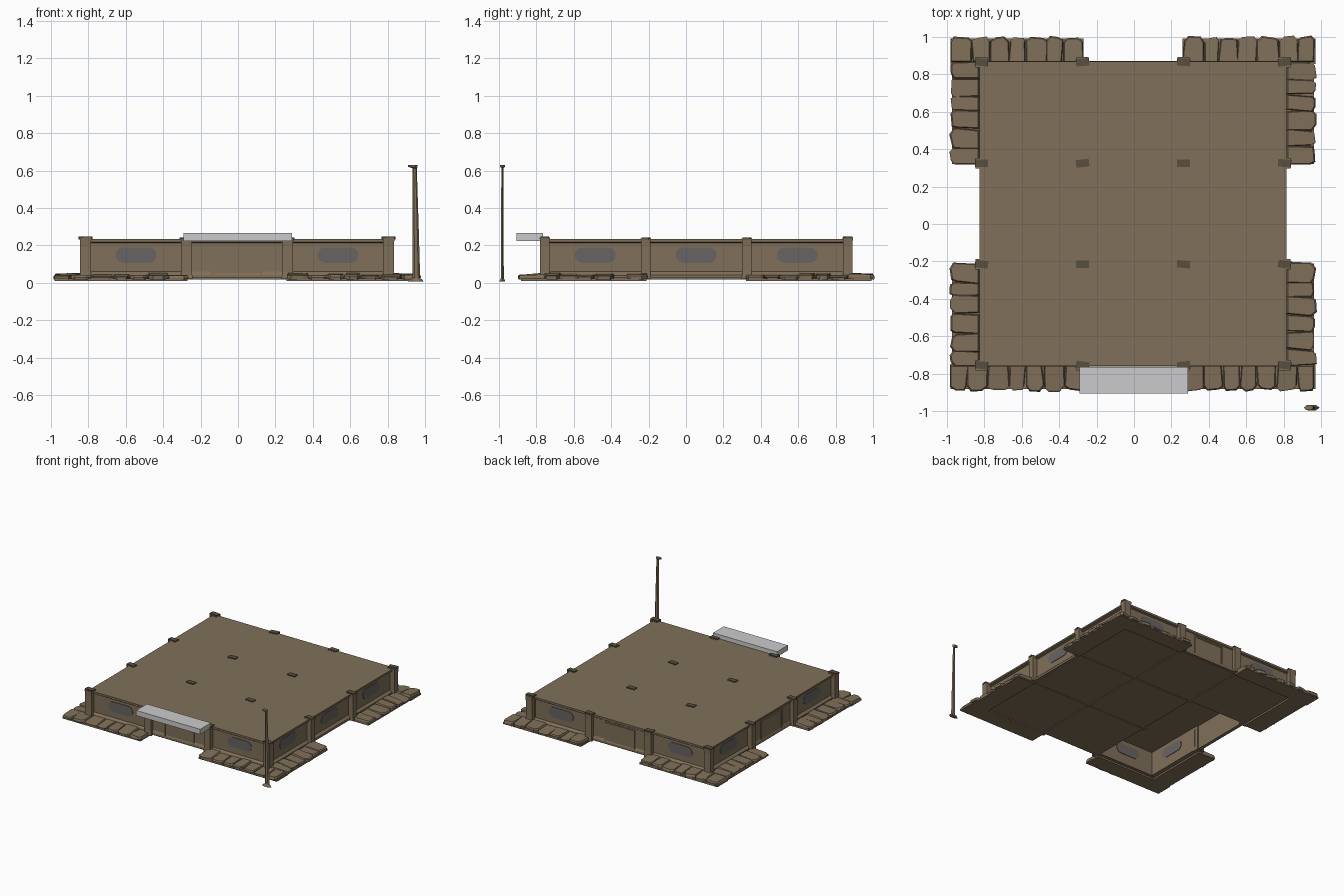
import bpy, bmesh, math, random
from mathutils import Matrix, Vector

random.seed(4)
if "Cube" in bpy.data.objects:
    bpy.data.objects.remove(bpy.data.objects["Cube"], do_unlink=True)


def material(name, r, g, b):
    m = bpy.data.materials.new(name)
    m.use_nodes = True
    m.diffuse_color = (r, g, b, 1)
    m.node_tree.nodes["Principled BSDF"].inputs["Base Color"].default_value = (r, g, b, 1)
    return m


TAN = material("weathered tan", 0.215, 0.16, 0.10)
DARK = material("dark brown", 0.10, 0.078, 0.05)
GREY = material("pale grey", 0.60, 0.60, 0.61)
GLASS = material("smoky glass", 0.14, 0.127, 0.125)

CENTRE = Matrix.Translation((-0.005, 0.055, 0))
HALF = 0.82      # half width of the square building
BAY = 0.54       # spacing between pillars
LOW, TOP = 0.025, 0.235


def side(k):
    """Frame of wall k: x runs along the wall, -y points outward."""
    return CENTRE @ Matrix.Rotation(k * math.pi / 2, 4, "Z")


def box(bm, lo, hi, frame=Matrix()):
    lo, hi = Vector(lo), Vector(hi)
    m = Matrix.Translation((lo + hi) / 2) @ Matrix.Diagonal((*(hi - lo), 1))
    bmesh.ops.create_cube(bm, size=1, matrix=frame @ m)


def prism(bm, loops, frame=Matrix()):
    """Skin a stack of equal-length point loops and cap both ends."""
    rings = [[bm.verts.new(frame @ Vector(p)) for p in loop] for loop in loops]
    n = len(rings[0])
    for a, b in zip(rings, rings[1:]):
        for i in range(n):
            bm.faces.new((a[i], a[(i + 1) % n], b[(i + 1) % n], b[i]))
    bm.faces.new(rings[0][::-1])
    bm.faces.new(rings[-1])


def finish(name, bm, mat):
    bmesh.ops.recalc_face_normals(bm, faces=bm.faces)
    mesh = bpy.data.meshes.new(name)
    bm.to_mesh(mesh)
    bm.free()
    mesh.materials.append(mat)
    ob = bpy.data.objects.new(name, mesh)
    bpy.context.collection.objects.link(ob)
    return ob


# Roof slab
bm = bmesh.new()
box(bm, (-HALF, -HALF + 0.005, TOP - 0.012), (HALF, HALF - 0.005, TOP), CENTRE)
finish("roof", bm, TAN)

# Floor tiles, with two missing along one edge
bm = bmesh.new()
for i in range(3):
    for j in range(3):
        if i == 0 and j < 2:
            continue
        x, y = (i - 1) * BAY, (j - 1) * BAY
        h = BAY / 2 - 0.004
        box(bm, (x - h, y - h, 0.018), (x + h, y + h, 0.03), CENTRE)
finish("floor_tiles", bm, TAN)

# Pillars on a four by four grid, with dark worn caps
pillars, caps = bmesh.new(), bmesh.new()
for i in range(4):
    for j in range(4):
        x, y = (i - 1.5) * BAY, (j - 1.5) * BAY
        edge = i in (0, 3) or j in (0, 3)
        corner = i in (0, 3) and j in (0, 3)
        w, d = (0.03, 0.026) if edge else (0.02, 0.016)
        top = 0.241 if corner else 0.236
        frame = CENTRE @ Matrix.Translation((x, y, 0))
        prism(pillars, [[(sx * w * s, sy * d * s, z) for sx, sy in
                         ((-1, -1), (1, -1), (1, 1), (-1, 1))]
                        for s, z in ((1.08, 0.02), (0.95, 0.06), (0.95, 0.2), (1.05, top))], frame)
        tilt = Matrix.Rotation(random.uniform(-0.15, 0.15), 4, "Z")
        box(caps, (-0.035, -0.02, top - 0.004), (0.035, 0.02, top + 0.006), frame @ tilt)
finish("pillars", pillars, TAN)
finish("pillar_caps", caps, DARK)

# Walls: recessed panels with sloped frames, windows, and plain doorways
walls, glass, doors = bmesh.new(), bmesh.new(), bmesh.new()
for k in range(4):
    f = side(k)
    for b in (-1, 0, 1):
        u = b * BAY
        h = BAY / 2 - 0.01
        window = b != 0 or k == 1
        out = -HALF + (0.022 if window else 0.012)
        box(walls, (u - h, out, LOW), (u + h, out + 0.02, TOP - 0.01), f)
        # Sloped rails above and below the panel
        for z0, z1 in ((LOW, 0.06), (TOP - 0.012, 0.212)):
            sect = ((out, z0), (-HALF + 0.004, z0), (-HALF + 0.004, (z0 + z1) / 2), (out, z1))
            prism(walls, [[(x, y, z) for y, z in sect] for x in (u - h, u + h)], f)
        if window:
            # Rounded window plates on both faces
            ring = []
            for a in range(16):
                t = (a + 0.5) * math.tau / 16
                c = math.cos(t)
                ring.append((u + math.copysign(0.065, c) + c * 0.045, 0.148 + math.sin(t) * 0.042))
            for y0 in (out - 0.004, out + 0.019):
                prism(glass, [[(x, y, z) for x, z in ring] for y in (y0, y0 + 0.005)], f)
        else:
            # Door leaf with a narrow surround
            box(doors, (u - 0.125, out - 0.004, 0.04), (u + 0.125, out, 0.19), f)
            for s in (-1, 1):
                x = u + s * 0.13
                box(walls, (x - 0.006, out - 0.008, LOW), (x + 0.006, out, 0.2), f)
            box(walls, (u - 0.136, out - 0.008, 0.188), (u + 0.136, out, 0.2), f)
finish("wall_panels", walls, TAN)
finish("windows", glass, GLASS)
finish("doors", doors, TAN)


# Stone aprons wrapping the four corners
def stone(bm, a, b, near, far, frame):
    j = lambda s=0.008: random.uniform(-s, s)
    mid, q = (a + b) / 2, (b - a) * 0.3
    loop = [(a + j(), near), (b + j(), near), (b + j(), far + 0.02 + j()),
            (mid + q + j(), far + j()), (mid - q + j(), far + j()), (a + j(), far + 0.02 + j())]
    cy = (near + far) / 2
    top = random.uniform(0.04, 0.054)
    lean = random.uniform(0, 0.012)
    layers = []
    for s, z in ((0.98, 0.016), (1.0, top - 0.014), (0.9, top)):
        layers.append([(mid + (x - mid) * s, cy + (y - cy) * s,
                        z - (lean if y < cy and z == top else 0)) for x, y in loop])
    prism(bm, layers, frame)


stones, bases = bmesh.new(), bmesh.new()
for k in range(4):
    f = side(k)
    near, far = (-0.81, -0.945) if k % 2 == 0 else (-0.82, -0.975)
    reach = 0.975 if k % 2 == 0 else 0.815
    for lo, hi in ((0.265, reach), (-reach, -0.265)):
        box(bases, (lo, far + 0.008, 0.008), (hi, near + 0.01, 0.022), f)
        count = round((hi - lo) / 0.095)
        cuts = [lo + (hi - lo) * i / count for i in range(count + 1)]
        cuts = [c + random.uniform(-0.014, 0.014) if 0 < i < count else c
                for i, c in enumerate(cuts)]
        for a, b in zip(cuts, cuts[1:]):
            stone(stones, a + 0.001, b - 0.001, near, far, f)
finish("apron_stones", stones, TAN)
finish("apron_bases", bases, TAN)

# Awning over the front doorway
bm = bmesh.new()
box(bm, (-0.292, -0.905, 0.224), (0.29, -0.765, 0.266))
finish("awning", bm, GREY)

# Freestanding pole with a flared foot and head
bm = bmesh.new()
prism(bm, [[(x + w * math.cos(a * math.pi / 3), -0.982 + d * math.sin(a * math.pi / 3), z)
            for a in range(6)]
           for x, w, d, z in ((0.95, 0.042, 0.018, 0.006), (0.952, 0.036, 0.015, 0.015),
                              (0.954, 0.02, 0.009, 0.025), (0.95, 0.016, 0.008, 0.3),
                              (0.945, 0.011, 0.006, 0.612), (0.935, 0.025, 0.015, 0.62),
                              (0.935, 0.025, 0.015, 0.63))])
finish("pole", bm, TAN)
